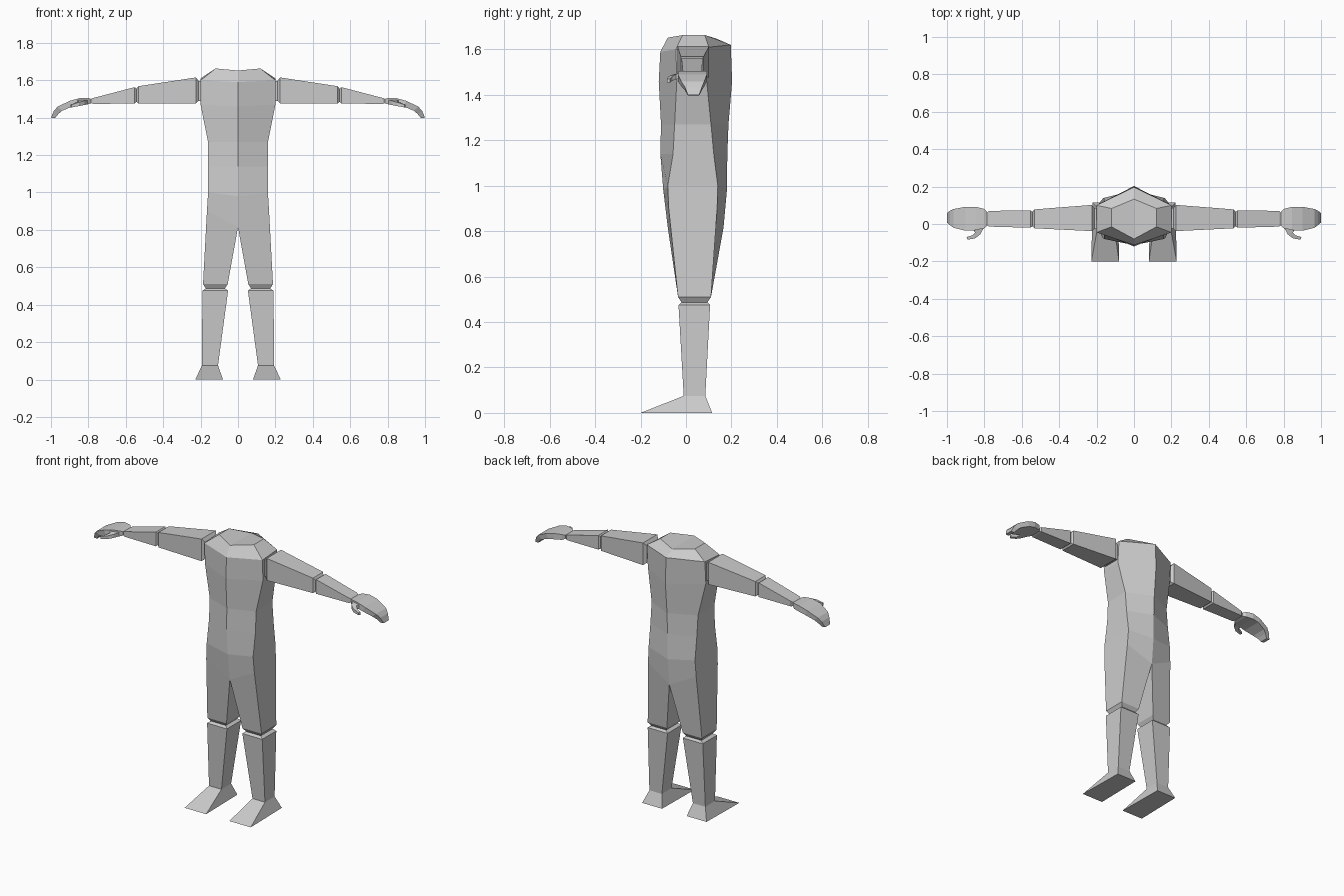
import bpy, bmesh

if "Cube" in bpy.data.objects:
    bpy.data.objects.remove(bpy.data.objects["Cube"])

grey = bpy.data.materials.new("light grey")
grey.diffuse_color = (0.6, 0.6, 0.6, 1)
grey.use_nodes = True
grey.node_tree.nodes["Principled BSDF"].inputs["Base Color"].default_value = grey.diffuse_color


def mirrored(name, bm):
    """Turn a right-half bmesh into an object mirrored across x = 0."""
    bmesh.ops.recalc_face_normals(bm, faces=bm.faces[:])
    mesh = bpy.data.meshes.new(name)
    bm.to_mesh(mesh)
    bm.free()
    mesh.materials.append(grey)
    ob = bpy.data.objects.new(name, mesh)
    bpy.context.collection.objects.link(ob)
    mod = ob.modifiers.new("mirror", 'MIRROR')
    mod.use_clip = True
    mod.merge_threshold = 0.0005
    return ob


def bridge(bm, a, b, closed=True):
    n = len(a)
    for i in range(n if closed else n - 1):
        j = (i + 1) % n
        bm.faces.new((a[i], a[j], b[j], b[i]))


def loft(name, rings):
    """Closed tube through rings of points, capped at both ends."""
    bm = bmesh.new()
    rows = [[bm.verts.new(p) for p in r] for r in rings]
    for a, b in zip(rows, rows[1:]):
        bridge(bm, a, b)
    bm.faces.new(rows[0])
    bm.faces.new(rows[-1])
    return mirrored(name, bm)


def flat_ring(x0, x1, y0, y1, z):
    return [(x0, y0, z), (x1, y0, z), (x1, y1, z), (x0, y1, z)]


def side_ring(x, y0, y1, z0, z1):
    return [(x, y0, z0), (x, y1, z0), (x, y1, z1), (x, y0, z1)]


# Torso half: front centre (y, z), side front (x, y, z), side back (x, y, z), back centre (y, z)
torso = [
    ((-.08, 1.652), (.12, -.015, 1.663), (.12, .083, 1.663), (.133, 1.648)),
    ((-.113, 1.59), (.20, -.045, 1.60), (.20, .10, 1.61), (.197, 1.62)),
    ((-.12, 1.46), (.20, -.04, 1.47), (.20, .09, 1.47), (.203, 1.46)),
    ((-.11, 1.27), (.16, -.05, 1.27), (.16, .11, 1.27), (.187, 1.27)),
    ((-.113, 1.14), (.16, -.057, 1.14), (.16, .122, 1.14), (.182, 1.14)),
    ((-.10, .98), (.16, -.08, 1.0), (.16, .14, 1.0), (.18, .98)),
    ((-.08, .815), (.166, -.076, .90), (.166, .137, .90), (.165, .815)),
]
# Thigh rings below the crotch, ending in a narrowed knee
thigh = [flat_ring(.055, .187, -.035, .11, .51), flat_ring(.07, .172, -.02, .095, .487)]

bm = bmesh.new()
rows = []
for cf, sf, sb, cb in torso:
    rows.append([bm.verts.new(p) for p in ((0, *cf), sf, sb, (0, *cb))])
for a, b in zip(rows, rows[1:]):
    bridge(bm, a, b, closed=False)
bm.faces.new(rows[0])
prev = rows[-1]
for ring in thigh:
    row = [bm.verts.new(p) for p in ring]
    bridge(bm, prev, row)
    prev = row
bm.faces.new(prev)
mirrored("torso_and_thighs", bm)

# Shin and wedge foot
loft("shin_and_foot", [
    flat_ring(.07, .172, -.02, .095, .487),
    flat_ring(.053, .19, -.033, .106, .475),
    flat_ring(.107, .193, -.01, .085, .075),
    [(.08, -.2, 0), (.228, -.2, 0), (.222, .115, 0), (.085, .115, 0)],
])

# Upper arm and forearm, narrowed at shoulder, elbow and wrist
loft("upper_arm", [
    side_ring(.195, -.025, .085, 1.49, 1.595),
    side_ring(.21, -.025, .085, 1.49, 1.595),
    side_ring(.225, -.038, .102, 1.477, 1.615),
    side_ring(.533, -.023, .078, 1.475, 1.568),
    side_ring(.543, -.012, .065, 1.485, 1.555),
])
loft("forearm", [
    side_ring(.543, -.012, .065, 1.485, 1.555),
    side_ring(.553, -.02, .073, 1.475, 1.563),
    side_ring(.775, -.014, .07, 1.474, 1.505),
    side_ring(.785, -.008, .062, 1.478, 1.50),
])

# Hand curling downwards: rows of (x, z) top, (x, z) bottom, y range
hand = [
    ((.785, 1.50), (.785, 1.477), -.01, .065),
    ((.80, 1.505), (.80, 1.472), -.022, .08),
    ((.845, 1.505), (.845, 1.468), -.033, .092),
    ((.90, 1.49), (.885, 1.46), -.036, .092),
    ((.965, 1.458), (.94, 1.437), -.02, .08),
    ((.985, 1.435), (.96, 1.42), -.005, .07),
    ((1.0, 1.40), (.978, 1.398), .008, .058),
]
loft("hand", [[(b[0], y0, b[1]), (b[0], y1, b[1]), (t[0], y1, t[1]), (t[0], y0, t[1])]
              for t, b, y0, y1 in hand])

# Thumb bending forward and outward
thumb = [((.80, -.015), (.865, -.025), 1.472, 1.497),
         ((.822, -.055), (.85, -.045), 1.468, 1.49),
         ((.85, -.077), (.862, -.06), 1.462, 1.482),
         ((.89, -.084), (.895, -.07), 1.455, 1.47)]
loft("thumb", [[(*a, z0), (*b, z0), (*b, z1), (*a, z1)] for a, b, z0, z1 in thumb])
